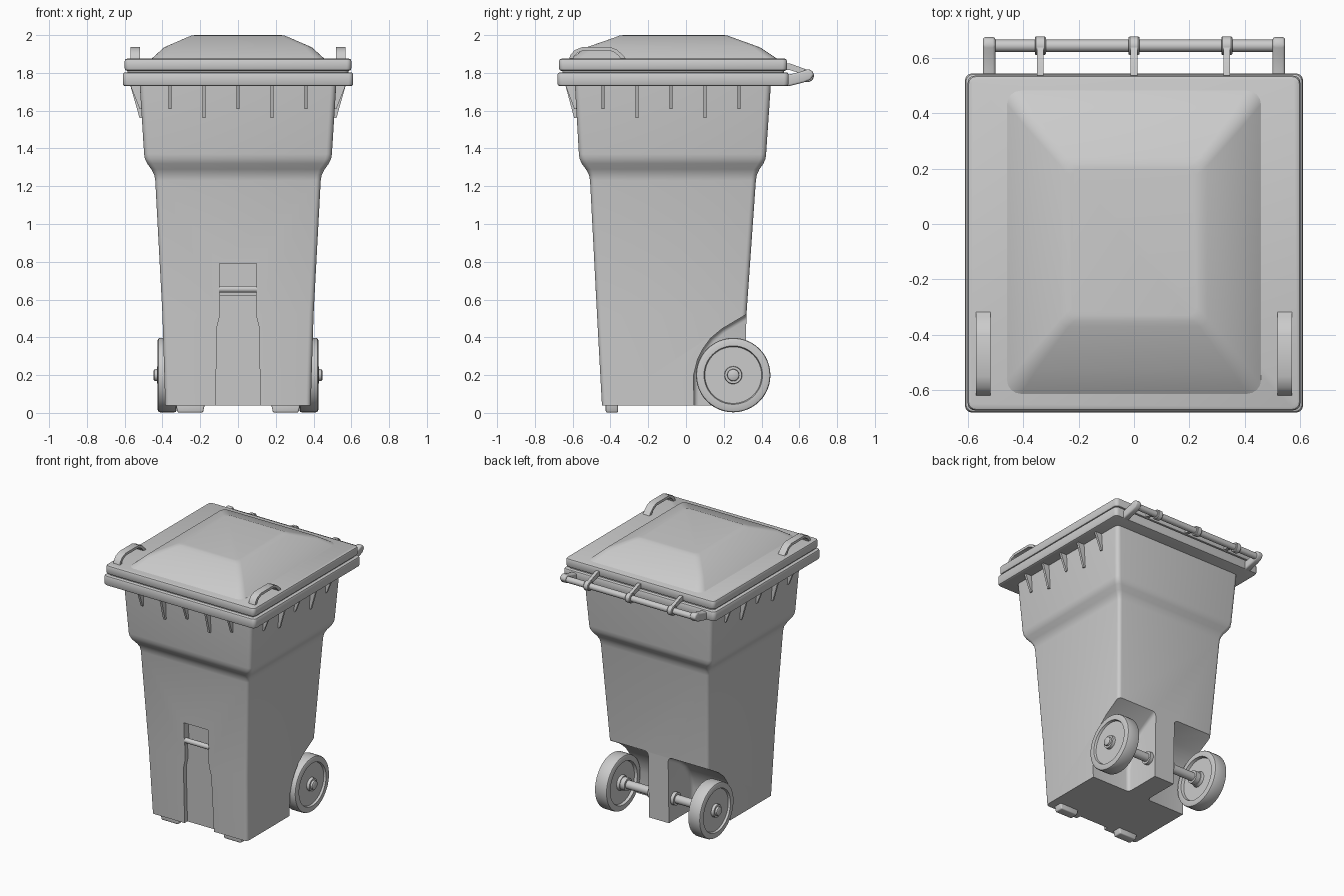
import bpy, bmesh, math
from mathutils import Matrix, Vector

if "Cube" in bpy.data.objects:
    bpy.data.objects.remove(bpy.data.objects["Cube"])

grey = bpy.data.materials.new("plain_grey")
grey.use_nodes = True
grey.diffuse_color = (0.6, 0.6, 0.6, 1)
grey.node_tree.nodes["Principled BSDF"].inputs["Base Color"].default_value = (0.6, 0.6, 0.6, 1)


def activate(ob):
    bpy.ops.object.select_all(action='DESELECT')
    ob.select_set(True)
    bpy.context.view_layer.objects.active = ob


def finish(name, bm, bevel=0, smooth=True):
    bmesh.ops.recalc_face_normals(bm, faces=bm.faces[:])
    if bevel:
        sharp = [e for e in bm.edges if e.calc_face_angle(0) > math.radians(35)]
        bmesh.ops.bevel(bm, geom=sharp, offset=bevel, segments=3, profile=0.5, affect='EDGES')
    me = bpy.data.meshes.new(name)
    bm.to_mesh(me)
    bm.free()
    me.materials.append(grey)
    ob = bpy.data.objects.new(name, me)
    bpy.context.collection.objects.link(ob)
    if smooth:
        activate(ob)
        bpy.ops.object.shade_smooth_by_angle(angle=math.radians(35))
    return ob


def loft(name, rings, smooth=True):
    """Stack of rounded rectangles: (z, half width, front y, back y, corner radius)."""
    bm = bmesh.new()
    loops = []
    for z, hx, y0, y1, r in rings:
        loop = []
        corners = [(hx - r, y1 - r), (r - hx, y1 - r), (r - hx, y0 + r), (hx - r, y0 + r)]
        for i, (cx, cy) in enumerate(corners):
            for k in range(5):
                a = math.radians(90 * i + 22.5 * k)
                loop.append(bm.verts.new((cx + r * math.cos(a), cy + r * math.sin(a), z)))
        loops.append(loop)
    n = len(loops[0])
    for lo, hi in zip(loops, loops[1:]):
        for i in range(n):
            bm.faces.new((lo[i], lo[(i + 1) % n], hi[(i + 1) % n], hi[i]))
    bm.faces.new(loops[0])
    bm.faces.new(loops[-1])
    return finish(name, bm, smooth=smooth)


def prism(name, pts, axis, a, b, bevel=0, lean=0):
    """Outline extruded from a to b along x (points are y,z) or y (points are x,z)."""
    bm = bmesh.new()
    place = (lambda p, t: (t, p[0], p[1])) if axis == 'x' else (lambda p, t: (p[0], t, p[1]))
    ends = [[bm.verts.new(place(p, t)) for p in pts] for t in (a, b)]
    for end in ends:
        bm.faces.new(end)
    n = len(pts)
    for i in range(n):
        bm.faces.new((ends[0][i], ends[0][(i + 1) % n], ends[1][(i + 1) % n], ends[1][i]))
    for v in bm.verts:
        v.co.y -= lean * v.co.z
    return finish(name, bm, bevel)


def lathe(name, profile, y, z, closed=False):
    """Profile of (x, radius) spun about an axis along x."""
    bm = bmesh.new()
    vs = [bm.verts.new((x, y, z + r)) for x, r in profile]
    edges = [bm.edges.new(p) for p in zip(vs, vs[1:])]
    if closed:
        edges.append(bm.edges.new((vs[-1], vs[0])))
    bmesh.ops.spin(bm, geom=vs + edges, cent=(0, y, z), axis=(1, 0, 0),
                   angle=2 * math.pi, steps=48, use_duplicate=False)
    bmesh.ops.remove_doubles(bm, verts=bm.verts[:], dist=1e-4)
    return finish(name, bm)


def cut(target, cutter):
    cutter.hide_render = True
    mod = target.modifiers.new("cut", 'BOOLEAN')
    mod.operation, mod.solver, mod.object = 'DIFFERENCE', 'EXACT', cutter
    activate(target)
    bpy.ops.object.modifier_apply(modifier=mod.name)
    bpy.data.objects.remove(cutter)


# Tapered body with a flared shoulder
body = loft("body", [
    (0.04, 0.385, -0.445, 0.31, 0.025),
    (0.52, 0.40, -0.471, 0.32, 0.025),
    (1.23, 0.438, -0.508, 0.37, 0.025),
    (1.26, 0.443, -0.513, 0.375, 0.025),
    (1.29, 0.459, -0.53, 0.389, 0.03),
    (1.32, 0.481, -0.552, 0.41, 0.03),
    (1.345, 0.493, -0.563, 0.421, 0.03),
    (1.37, 0.497, -0.567, 0.424, 0.03),
    (1.75, 0.521, -0.589, 0.45, 0.03)], smooth=False)

# Wheel wells on either side of a central spine
well = [(0.045, -0.2), (0.04, 0.2), (0.06, 0.28), (0.09, 0.34), (0.13, 0.395),
        (0.19, 0.445), (0.32, 0.522), (0.6, 0.69), (0.6, -0.2)]
for s in (1, -1):
    cut(body, prism("well_cutter", well, 'x', s * 0.08, s * 0.8, bevel=0.025))

# Front panel recess with a deeper grip pocket
panel = [(0.12, -0.1), (0.112, 0.45), (0.095, 0.52), (0.095, 0.66)]
panel += [(-x, z) for x, z in reversed(panel)]
cut(body, prism("panel_cutter", panel, 'y', -0.7, -0.41, lean=0.054))
pocket = [(0.097, 0.625), (0.097, 0.79), (-0.097, 0.79), (-0.097, 0.625)]
cut(body, prism("pocket_cutter", pocket, 'y', -0.7, -0.39, lean=0.054))
activate(body)
bpy.ops.object.shade_smooth_by_angle(angle=math.radians(35))
lathe("front_grip_bar", [(-0.1, 0), (-0.1, 0.018), (0.1, 0.018), (0.1, 0)], -0.462, 0.655)


# Rim, seal and lid
def slab(name, z0, z1, hx, y0, y1, r=0.025, b=0.012):
    loft(name, [(z0, hx - b, y0 + b, y1 - b, r - b / 2),
                (z0 + b * 0.3, hx - b * 0.3, y0 + b * 0.3, y1 - b * 0.3, r),
                (z0 + b, hx, y0, y1, r), (z1 - b, hx, y0, y1, r),
                (z1 - b * 0.3, hx - b * 0.3, y0 + b * 0.3, y1 - b * 0.3, r),
                (z1, hx - b, y0 + b, y1 - b, r - b / 2)])


slab("rim", 1.73, 1.803, 0.61, -0.68, 0.543)
slab("rim_seal", 1.78, 1.83, 0.585, -0.655, 0.52)
slab("lid", 1.811, 1.875, 0.60, -0.672, 0.535)
loft("lid_dome", [
    (1.87, 0.465, -0.62, 0.487, 0.05),
    (1.88, 0.452, -0.605, 0.475, 0.05),
    (1.936, 0.39, -0.525, 0.39, 0.04),
    (1.99, 0.265, -0.37, 0.24, 0.03),
    (1.998, 0.245, -0.35, 0.22, 0.03),
    (2.0, 0.225, -0.33, 0.20, 0.03)])

# Gussets under the rim, alternating short and long
for i in range(5):
    foot = 1.56 if i % 2 else 1.61
    x = -0.36 + 0.18 * i
    prism("front_gusset", [(-0.55, 1.74), (-0.64, 1.74), (-0.592, foot), (-0.55, foot)],
          'x', x - 0.008, x + 0.008)
    y = -0.44 + 0.18 * i
    for s in (1, -1):
        prism("side_gusset", [(s * 0.48, 1.74), (s * 0.572, 1.74), (s * 0.521, foot), (s * 0.48, foot)],
              'y', y - 0.008, y + 0.008)

# Rear handle: bar, end arms and lid hinges
HY, HZ = 0.643, 1.785
lathe("handle_bar", [(-0.52, 0), (-0.52, 0.022), (0.52, 0.022), (0.52, 0)], HY, HZ)
arm = [(0.5, 1.735), (0.545, 1.73), (0.625, 1.75), (0.66, 1.765), (0.677, 1.79),
       (0.668, 1.812), (0.645, 1.82), (0.615, 1.808), (0.54, 1.79), (0.5, 1.79)]
for s in (1, -1):
    prism("handle_arm", arm, 'x', s * 0.5, s * 0.545, bevel=0.01)
for x in (-0.338, 0, 0.335):
    prism("hinge_strap", [(0.51, 1.815), (0.51, 1.85), (0.55, 1.85), (0.64, 1.817), (0.63, 1.79), (0.55, 1.815)],
          'x', x - 0.012, x + 0.012)
    lathe("hinge_ring", [(x - 0.02, 0.015), (x - 0.02, 0.03), (x - 0.015, 0.034),
                         (x + 0.015, 0.034), (x + 0.02, 0.03), (x + 0.02, 0.015)], HY, HZ, closed=True)

# Arched lid grips
outer = [(-0.62, 1.868), (-0.612, 1.895), (-0.59, 1.92), (-0.55, 1.936),
         (-0.40, 1.936), (-0.365, 1.922), (-0.335, 1.895), (-0.312, 1.868)]
inner = [(-0.34, 1.868), (-0.355, 1.888), (-0.378, 1.908), (-0.405, 1.918),
         (-0.545, 1.918), (-0.575, 1.905), (-0.592, 1.888), (-0.598, 1.868)]
for s in (1, -1):
    prism("lid_grip", outer + inner, 'x', s * 0.518, s * 0.57)

# Wheels, axle collars and front feet
WY, WZ, R = 0.25, 0.2, 0.197
wheel = [(0.325, 0), (0.325, 0.05), (0.345, 0.055), (0.345, 0.15), (0.325, 0.155), (0.325, 0.185),
         (0.329, 0.194), (0.337, R), (0.413, R), (0.421, 0.194), (0.425, 0.185), (0.425, 0.155),
         (0.41, 0.15), (0.41, 0.047), (0.43, 0.045), (0.43, 0.032), (0.443, 0.03), (0.447, 0.024), (0.447, 0)]
for s in (1, -1):
    lathe("wheel", [(s * x, r) for x, r in wheel], WY, WZ)
    for x0, x1 in ((0.07, 0.105), (0.29, 0.33)):
        lathe("axle_collar", [(s * x0, 0), (s * x0, 0.045), (s * x1, 0.045), (s * x1, 0)], WY, WZ)
    prism("front_foot", [(s * 0.175, 0.05), (s * 0.185, 0.002), (s * 0.32, 0.002), (s * 0.33, 0.05)],
          'y', -0.425, -0.36, bevel=0.008)
lathe("axle", [(-0.34, 0), (-0.34, 0.03), (0.34, 0.03), (0.34, 0)], WY, WZ)
